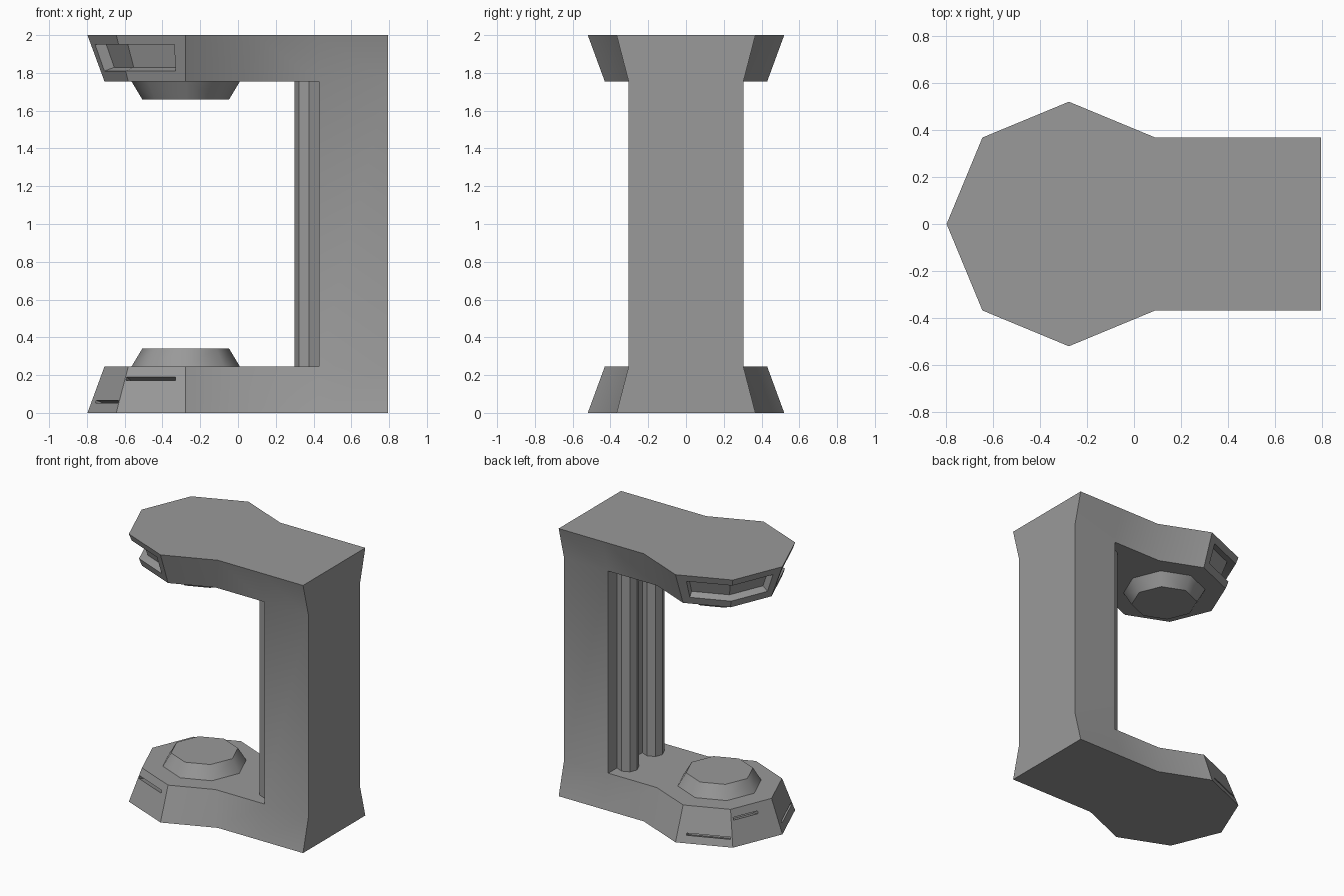
import bpy, bmesh
from math import cos, sin, pi, radians
from mathutils import Vector

if "Cube" in bpy.data.objects:
    bpy.data.objects.remove(bpy.data.objects["Cube"])

CX = -0.277          # centre of the octagonal heads
ARM, BACK, FRONT = 0.245, 0.795, 0.43
R0, R1 = 0.52, 0.43  # head radius at outer and inner face of an arm

# Dark grey finish shared by every part
grey = bpy.data.materials.new("dark_grey")
grey.diffuse_color = (0.32, 0.32, 0.32, 1)
grey.use_nodes = True
grey.node_tree.nodes["Principled BSDF"].inputs["Base Color"].default_value = grey.diffuse_color


def finish(bm, name):
    bmesh.ops.recalc_face_normals(bm, faces=bm.faces)
    me = bpy.data.meshes.new(name)
    bm.to_mesh(me)
    bm.free()
    me.materials.append(grey)
    ob = bpy.data.objects.new(name, me)
    bpy.context.collection.objects.link(ob)
    return ob


def select(ob):
    bpy.ops.object.select_all(action='DESELECT')
    ob.select_set(True)
    bpy.context.view_layer.objects.active = ob


def smooth(ob):
    select(ob)
    bpy.ops.object.shade_smooth_by_angle(angle=radians(41))


def flip(p, upper):
    return (p[0], p[1], 2 - p[2]) if upper else tuple(p)


def octo(k, r, z):
    a = k * pi / 4
    return Vector((CX + r * cos(a), r * sin(a), z))


# C-shaped body: two flared arms joined by a column
bm = bmesh.new()


def ring(r, z, upper):
    w = r * sin(pi / 4)
    pts = [octo(k, r, z) for k in range(1, 8)]
    pts += [(FRONT, -w, z), (BACK, -w, z), (BACK, w, z), (FRONT, w, z)]
    return [bm.verts.new(flip(p, upper)) for p in pts]


inner = []
for upper in (False, True):
    a, b = ring(R0, 0, upper), ring(R1, ARM, upper)
    bm.faces.new(a)
    bm.faces.new(b[:8] + [b[10]])
    for i in range(11):
        j = (i + 1) % 11
        bm.faces.new((a[i], a[j], b[j], b[i]))
    inner.append([b[i] for i in (7, 8, 9, 10)])
lo, hi = inner
for i in range(4):
    j = (i + 1) % 4
    bm.faces.new((lo[i], lo[j], hi[j], hi[i]))
body = finish(bm, "body")

# Recess cutters that follow the sloping octagon faces
slope = (R0 - R1) * cos(pi / 8) / ARM


def shell_point(u, z, depth):
    k = int(u)
    r = R0 + (R1 - R0) * z / ARM
    p = octo(k, r, z).lerp(octo(k + 1, r, z), u - k)
    mid, scale = (k, cos(pi / 8)) if u == k else (k + .5, 1)
    n = Vector((cos(mid * pi / 4) / scale, sin(mid * pi / 4) / scale, slope))
    return p + n * depth / (1 + slope ** 2) ** .5


def cut(us, z0, z1, upper):
    bm = bmesh.new()
    loops = [[bm.verts.new(flip(shell_point(u, z, d), upper))
              for z, d in ((z0, -.06), (z1, -.06), (z1, .04), (z0, .04))] for u in us]
    for a, b in zip(loops, loops[1:]):
        for i in range(4):
            j = (i + 1) % 4
            bm.faces.new((a[i], a[j], b[j], b[i]))
    bm.faces.new(loops[0])
    bm.faces.new(loops[-1])
    ob = finish(bm, "recess_cutter")
    ob.hide_render = True
    m = body.modifiers.new("recess", 'BOOLEAN')
    m.operation, m.solver, m.object = 'DIFFERENCE', 'EXACT', ob
    select(body)
    bpy.ops.object.modifier_apply(modifier=m.name)
    bpy.data.objects.remove(ob)


# Upper arm: wide wrapped recess on each side of the tip
for us in ((2.17, 3, 3.85), (4.15, 5, 5.83)):
    cut(us, 0.05, 0.19, True)
# Lower arm: narrow slits
cut((5.02, 5.83), 0.172, 0.19, False)
cut((4.15, 4.97), 0.052, 0.066, False)
cut((2.17, 2.97), 0.052, 0.066, False)
cut((3.05, 3.62), 0.172, 0.19, False)
smooth(body)


def frustum(name, x, y, z0, z1, r0, r1, upper=False):
    bm = bmesh.new()
    a, b = [[bm.verts.new(flip((x + r * cos(k * pi / 4), y + r * sin(k * pi / 4), z), upper))
             for k in range(8)] for r, z in ((r0, z0), (r1, z1))]
    for i in range(8):
        j = (i + 1) % 8
        bm.faces.new((a[i], a[j], b[j], b[i]))
    bm.faces.new(a)
    bm.faces.new(b)
    smooth(finish(bm, name))


# Octagonal pads facing each other
frustum("lower_pad", CX, 0, ARM, 0.34, 0.287, 0.23)
frustum("upper_pad", CX, 0, ARM, 0.34, 0.287, 0.23, True)

# Twin octagonal rods in front of the column
for name, y in (("rod_front", -0.15), ("rod_back", 0.15)):
    frustum(name, 0.375, y, ARM, 2 - ARM, 0.075, 0.075)
